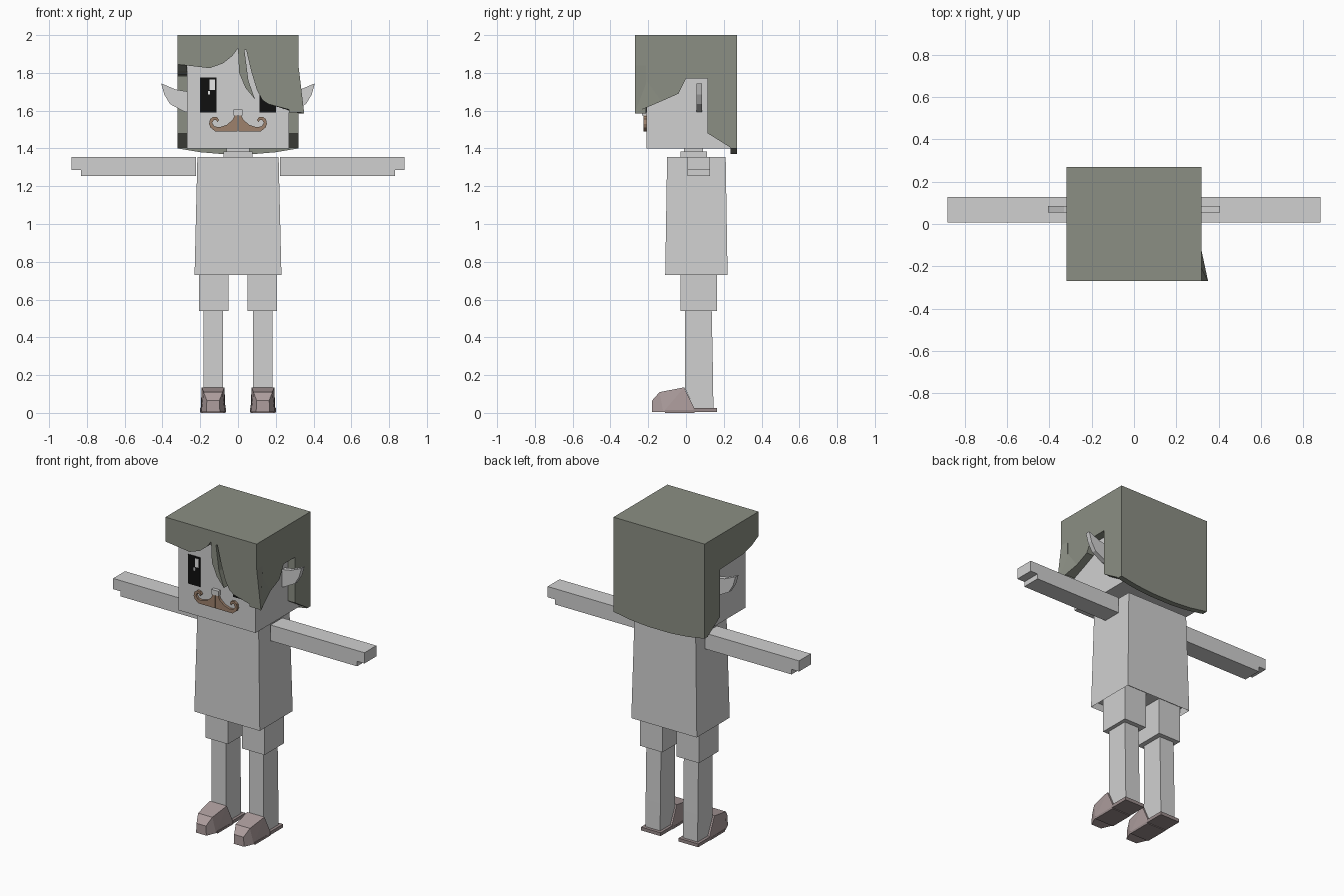
import bpy, bmesh
from mathutils import Vector

cube = bpy.data.objects.get("Cube")
if cube:
    bpy.data.objects.remove(cube, do_unlink=True)


def material(name, rgb):
    m = bpy.data.materials.new(name)
    m.use_nodes = True
    m.diffuse_color = (*rgb, 1)
    m.node_tree.nodes["Principled BSDF"].inputs["Base Color"].default_value = (*rgb, 1)
    return m


GREY = material("pale grey", (0.63, 0.63, 0.63))
HAIR = material("hair green grey", (0.26, 0.275, 0.23))
BLACK = material("eye black", (0.005, 0.005, 0.005))
WHITE = material("eye white", (0.85, 0.85, 0.85))
BROWN = material("moustache brown", (0.34, 0.22, 0.15))
SHOE = material("shoe mauve", (0.42, 0.34, 0.34))
SOLE = material("sole mauve", (0.32, 0.26, 0.26))


def finish(name, bm, mat):
    bmesh.ops.recalc_face_normals(bm, faces=bm.faces[:])
    mesh = bpy.data.meshes.new(name)
    bm.to_mesh(mesh)
    bm.free()
    mesh.materials.append(mat)
    ob = bpy.data.objects.new(name, mesh)
    bpy.context.collection.objects.link(ob)
    return ob


def prism(name, mat, profile, axis, a, b, tweak=None):
    """Extrude a profile from a to b; x profiles hold (y, z), y profiles (x, z)."""
    bm = bmesh.new()

    def place(p, d):
        v = Vector((d, *p)) if axis == "x" else Vector((p[0], d, p[1]))
        return bm.verts.new(tweak(v) if tweak else v)

    near = [place(p, a) for p in profile]
    far = [place(p, b) for p in profile]
    bm.faces.new(near)
    bm.faces.new(far)
    for i in range(len(near)):
        j = (i + 1) % len(near)
        bm.faces.new((near[i], near[j], far[j], far[i]))
    caps = [f for f in bm.faces if len(f.verts) > 4]
    bmesh.ops.recalc_face_normals(bm, faces=bm.faces[:])
    bmesh.ops.triangulate(bm, faces=caps, ngon_method="EAR_CLIP")
    return finish(name, bm, mat)


def box(name, mat, x, y, z):
    return prism(name, mat, [(y[0], z[0]), (y[1], z[0]), (y[1], z[1]), (y[0], z[1])], "x", *x)


# Head and neck
box("head", GREY, (-0.27, 0.27), (-0.21, 0.235), (1.4, 1.95))
box("neck", GREY, (-0.06, 0.06), (-0.01, 0.09), (1.35, 1.41))
box("collar", GREY, (-0.078, 0.078), (-0.03, 0.11), (1.35, 1.385))

# Torso, flaring toward an open hem
bm = bmesh.new()
bmesh.ops.create_cube(bm, size=1)
for v in bm.verts:
    low = v.co.z < 0
    v.co = Vector((v.co.x * (0.46 if low else 0.43),
                   0.055 + v.co.y * (0.33 if low else 0.31),
                   0.73 if low else 1.355))
bottom = min(bm.faces, key=lambda f: f.calc_center_median().z)
bmesh.ops.inset_region(bm, faces=[bottom], thickness=0.012)
bmesh.ops.translate(bm, verts=bottom.verts[:], vec=(0, 0, 0.04))
finish("torso", bm, GREY)

# Hair: crown slab, back, sides and fringe
box("hair_crown", HAIR, (-0.32, 0.32), (-0.27, 0.27), (1.95, 2.0))
prism("hair_back", HAIR,
      [(-0.32, 1.95), (-0.32, 1.4), (-0.2, 1.38), (-0.08, 1.37),
       (0.08, 1.37), (0.2, 1.38), (0.32, 1.4), (0.32, 1.95)], "y", 0.235, 0.27)
nape = [(0.115, 1.48), (0.235, 1.405), (0.235, 1.95), (-0.27, 1.95)]
prism("hair_left_side", HAIR,
      [(-0.27, 1.84), (-0.13, 1.65), (-0.04, 1.69), (0, 1.77), (0.115, 1.77)] + nape,
      "x", 0.27, 0.32)
prism("hair_right_side", HAIR,
      [(-0.27, 1.845), (-0.2, 1.81), (-0.12, 1.79), (0.115, 1.78)] + nape,
      "x", -0.32, -0.27)


def flare(v):
    if v.x > 0.3 and v.z < 1.6:
        v.x = 0.35
    return v


prism("hair_left_lock", HAIR, [(-0.27, 1.84), (-0.27, 1.59), (-0.13, 1.65)],
      "x", 0.27, 0.32, flare)


def tuck(v):
    if v.x > 0.34 and v.y > -0.25:
        v.x = 0.325
    return v


prism("hair_fringe", HAIR,
      [(-0.32, 1.95), (-0.32, 1.845), (-0.15, 1.825), (-0.08, 1.85), (-0.03, 1.89),
       (0, 1.93), (0.006, 1.8), (0.04, 1.72), (0.09, 1.66), (0.055, 1.76), (0.034, 1.92),
       (0.044, 1.92), (0.07, 1.81), (0.1, 1.71), (0.13, 1.655), (0.16, 1.635),
       (0.35, 1.585), (0.32, 1.84), (0.32, 1.95)], "y", -0.27, -0.211, tuck)

# Eyes
for side, x in (("right", -0.2), ("left", 0.115)):
    box(side + "_eye", BLACK, (x, x + 0.085), (-0.215, -0.209), (1.59, 1.775))
    box(side + "_eye_glint", WHITE, (x + 0.05, x + 0.077), (-0.218, -0.214), (1.71, 1.765))
    box(side + "_eye_spark", WHITE, (x + 0.04, x + 0.051), (-0.218, -0.214), (1.685, 1.705))

# Nose and moustache
box("nose", GREY, (-0.024, 0.024), (-0.232, -0.2), (1.575, 1.607))
curl = [(0.002, 1.58), (0.015, 1.58), (0.03, 1.55), (0.06, 1.525), (0.1, 1.512),
        (0.125, 1.517), (0.137, 1.535), (0.128, 1.552), (0.115, 1.55), (0.108, 1.54),
        (0.1, 1.55), (0.11, 1.565), (0.13, 1.568), (0.148, 1.555), (0.153, 1.53),
        (0.145, 1.51), (0.12, 1.49), (0.002, 1.49)]

# Paired parts
ear = [(0.26, 1.7), (0.33, 1.712), (0.407, 1.745), (0.39, 1.685),
       (0.36, 1.635), (0.285, 1.595), (0.26, 1.59)]
arm = [(0.222, 1.255), (0.83, 1.255), (0.83, 1.287), (0.882, 1.287),
       (0.882, 1.355), (0.222, 1.355)]
leg = [(-0.005, 0.6), (-0.005, 0.13), (0.045, 0.02), (0.145, 0.02),
       (0.143, 0.2), (0.135, 0.6)]
# Shoe stations: y, z, half width
shoe = [(-0.18, 0.005, 0.036), (-0.18, 0.065, 0.033), (-0.14, 0.11, 0.05),
        (-0.12, 0.005, 0.062), (-0.01, 0.135, 0.06), (0.045, 0.022, 0.064),
        (0.04, 0.012, 0.066)]

for side, s in (("left", 1), ("right", -1)):
    def mirror(pts):
        return [(s * x, z) for x, z in pts]

    prism(side + "_moustache", BROWN, mirror(curl), "y", -0.226, -0.205)
    prism(side + "_ear", GREY, mirror(ear), "y", 0.055, 0.085)
    prism(side + "_arm", GREY, mirror(arm), "y", 0.008, 0.127)
    box(side + "_trouser_leg", GREY, (s * 0.05, s * 0.207), (-0.03, 0.165), (0.54, 0.8))
    prism(side + "_leg", GREY, leg, "x", s * 0.08, s * 0.183)

    bm = bmesh.new()
    for y, z, w in shoe:
        for k in (-1, 1):
            bm.verts.new((s * 0.132 + k * w, y, z))
    bmesh.ops.convex_hull(bm, input=bm.verts[:])
    bmesh.ops.dissolve_limit(bm, angle_limit=0.05, verts=bm.verts[:], edges=bm.edges[:])
    finish(side + "_shoe", bm, SHOE)
    box(side + "_heel_sole", SOLE, (s * 0.063, s * 0.201), (0.04, 0.165), (0.005, 0.026))
    box(side + "_front_sole", SOLE, (s * 0.066, s * 0.198), (-0.11, 0.045), (0, 0.014))
